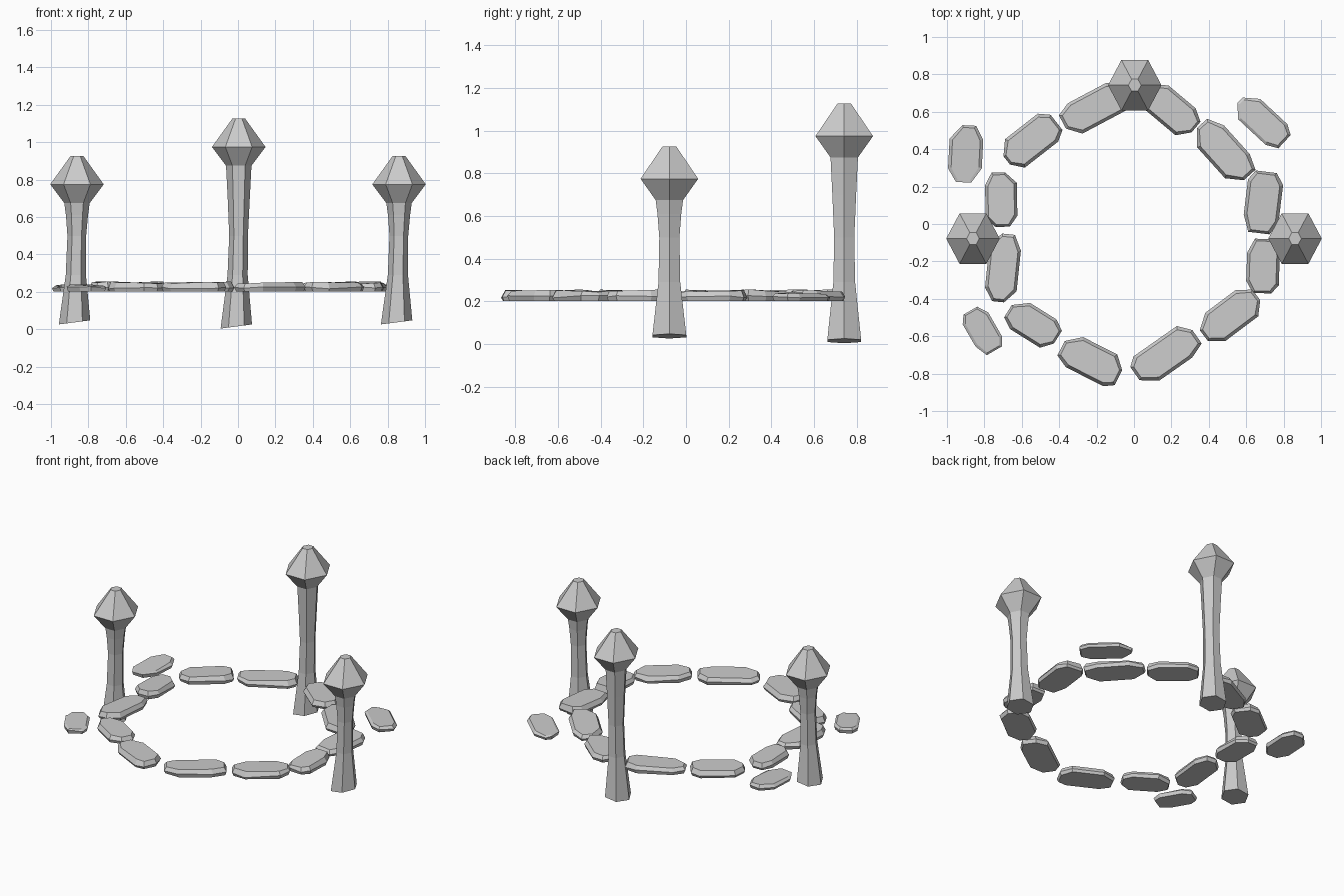
import bpy, bmesh, math, random
from mathutils import Matrix

if "Cube" in bpy.data.objects:
    bpy.data.objects.remove(bpy.data.objects["Cube"])

random.seed(4)


def loft(name, rings, matrix=Matrix()):
    """Closed flat-faced solid through rings of equal point count."""
    bm = bmesh.new()
    loops = [[bm.verts.new(p) for p in ring] for ring in rings]
    n = len(loops[0])
    for a, b in zip(loops, loops[1:]):
        for i in range(n):
            j = (i + 1) % n
            bm.faces.new((a[i], a[j], b[j], b[i]))
    bm.faces.new(loops[0][::-1])
    bm.faces.new(loops[-1])
    bmesh.ops.recalc_face_normals(bm, faces=bm.faces)
    mesh = bpy.data.meshes.new(name)
    bm.to_mesh(mesh)
    bm.free()
    ob = bpy.data.objects.new(name, mesh)
    ob.matrix_world = matrix
    bpy.context.collection.objects.link(ob)
    return ob


def hexagon(r, z, dx=0.0, slope=0.0):
    """Hexagon with corners on x, a little stretched in y."""
    pts = []
    for i in range(6):
        a = math.radians(60 * i)
        x = r * math.cos(a)
        pts.append((x + dx, 1.09 * r * math.sin(a), z + slope * x))
    return pts


# Pillars: slightly leaning shaft with a tilted foot, and a faceted head
def pillar(label, x, y, foot, neck, bend):
    m = Matrix.Translation((x, y, 0))
    loft(label + "_pillar_shaft", [
        hexagon(.084, foot, -.013, .13),
        hexagon(.054, .29, -.006),
        hexagon(.050, .50, -.001),
        hexagon(.059, bend),
        hexagon(.068, neck)], m)
    loft(label + "_pillar_head", [
        hexagon(.068, neck),
        hexagon(.143, neck + .10),
        hexagon(.034, neck + .252)], m)


pillar("back", .004, .742, .015, .875, .70)
pillar("left", -.861, -.078, .037, .675, .61)
pillar("right", .861, -.078, .037, .675, .61)


# Stones: low slabs with unevenly cut corners
def stone(i, x, y, length, width, angle, top=.257):
    a, b = length / 2, width / 2
    c = [random.uniform(.5, .95) * b for _ in range(4)]   # cut along length
    d = [random.uniform(.35, .75) * b for _ in range(4)]  # cut along width
    outline = [(a, -b + d[0]), (a, b - d[1]), (a - c[1], b), (-a + c[2], b),
               (-a, b - d[2]), (-a, -b + d[3]), (-a + c[3], -b), (a - c[0], -b)]
    tilt = random.uniform(-.04, .04)
    rings = [
        [(px * .95, py * .92, .202) for px, py in outline],
        [(px, py, .222 + random.uniform(-.006, .006)) for px, py in outline],
        [(px * .92, py * .82, top - .008 + tilt * px + random.uniform(-.004, .004))
         for px, py in outline]]
    loft(f"stone_{i:02d}", rings,
         Matrix.Translation((x, y, 0)) @ Matrix.Rotation(math.radians(angle), 4, 'Z'))


STONES = [  # x, y, length, width, angle
    (-.55, .445, .335, .185, 38), (-.21, .62, .375, .18, 28),
    (.20, .61, .32, .18, -40), (.48, .39, .375, .185, -48),
    (.69, .115, .33, .19, 83), (.69, -.225, .29, .175, 88),
    (.515, -.49, .355, .185, 37), (.17, -.70, .385, .185, 35),
    (-.23, -.73, .345, .185, -27), (-.54, -.535, .30, .175, -32),
    (-.70, -.235, .365, .17, 84), (-.71, .13, .29, .17, 91)]
OUTER = [(-.90, .375, .305, .18, 87), (.685, .55, .325, .16, -43),
         (-.81, -.57, .25, .15, -60)]
for i, s in enumerate(STONES, 1):
    stone(i, *s)
for i, s in enumerate(OUTER, len(STONES) + 1):
    stone(i, *s, top=.243)
